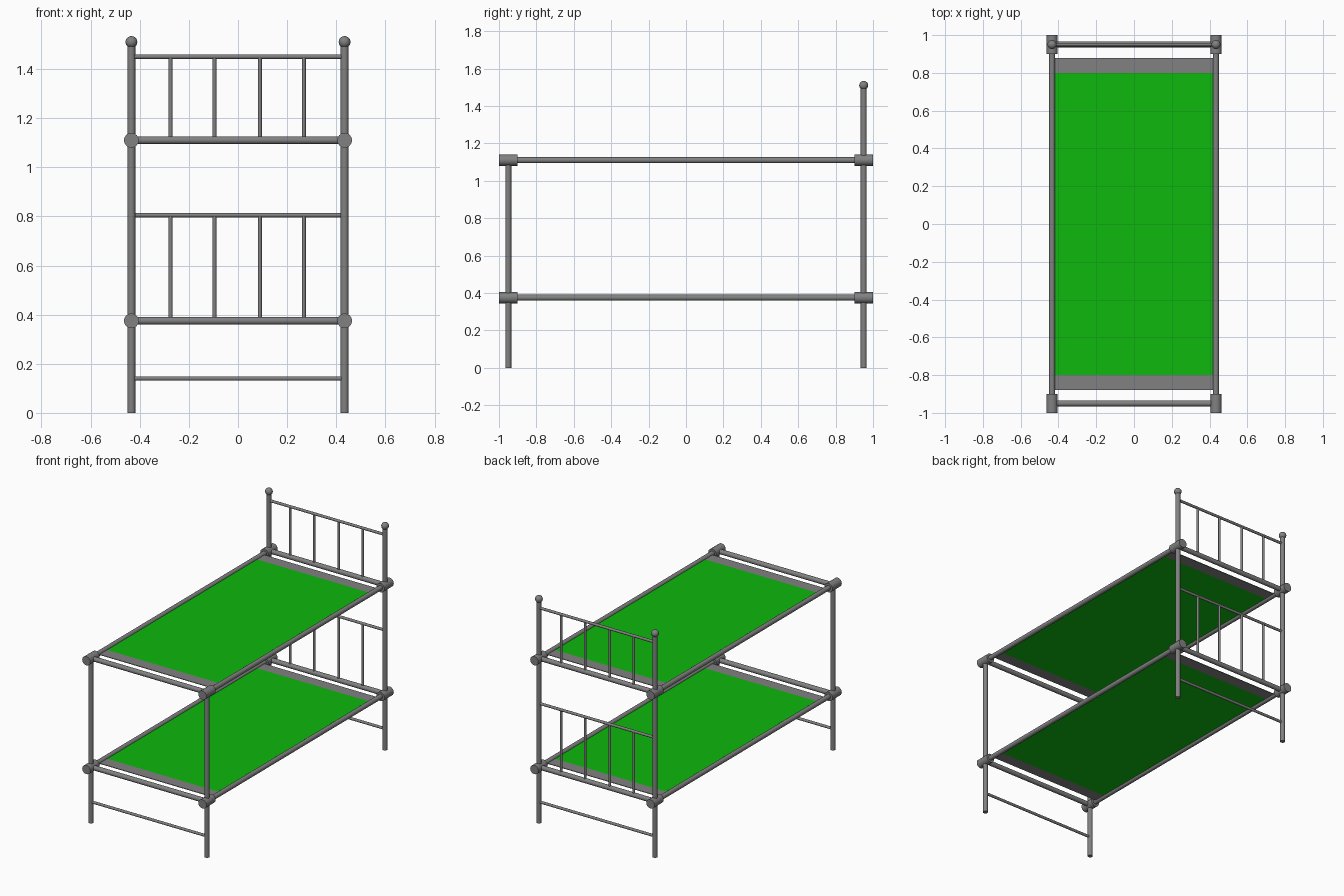
import bpy
import math
from mathutils import Vector

cube = bpy.data.objects.get("Cube")
if cube:
    bpy.data.objects.remove(cube, do_unlink=True)


def make_material(name, rgb):
    mat = bpy.data.materials.new(name)
    mat.use_nodes = True
    color = (*rgb, 1)
    mat.diffuse_color = color
    mat.node_tree.nodes["Principled BSDF"].inputs["Base Color"].default_value = color
    return mat


steel = make_material("grey steel", (0.22, 0.22, 0.22))
canvas = make_material("green canvas", (0.004, 0.48, 0.004))

POST_X, POST_Y = 0.434, 0.95
BUNKS = {"lower": 0.375, "upper": 1.11}
TUBE = 0.016
THIN = 0.009


def finish(name, mat):
    obj = bpy.context.object
    obj.name = name
    obj.data.materials.append(mat)
    return obj


def tube(name, start, end, radius):
    """Round bar between two points."""
    start, end = Vector(start), Vector(end)
    axis = end - start
    bpy.ops.mesh.primitive_cylinder_add(
        vertices=24, radius=radius, depth=axis.length,
        location=(start + end) / 2,
        rotation=axis.to_track_quat("Z", "Y").to_euler())
    bpy.ops.object.shade_smooth_by_angle(angle=math.radians(40))
    return finish(name, steel)


def cross_bar(name, y, z, radius):
    return tube(name, (-POST_X, y, z), (POST_X, y, z), radius)


def sheet(name, y0, y1, z, mat):
    """Thin panel spanning the side rails."""
    bpy.ops.mesh.primitive_cube_add(size=1, location=(0, (y0 + y1) / 2, z))
    obj = finish(name, mat)
    obj.scale = (2 * POST_X - 0.02, y1 - y0, 0.004)
    return obj


# Posts with ball finials at the head end
for side, x in (("left", POST_X), ("right", -POST_X)):
    tube(f"front_post_{side}", (x, -POST_Y, 0), (x, -POST_Y, BUNKS["upper"]), TUBE)
    tube(f"back_post_{side}", (x, POST_Y, 0), (x, POST_Y, 1.51), TUBE)
    bpy.ops.mesh.primitive_uv_sphere_add(
        segments=24, ring_count=12, radius=0.024, location=(x, POST_Y, 1.51))
    bpy.ops.object.shade_smooth()
    finish(f"finial_{side}", steel)

# Bunk frames: side rails, end rails, corner joints and lying surface
for bunk, z in BUNKS.items():
    for side, x in (("left", POST_X), ("right", -POST_X)):
        tube(f"{bunk}_side_rail_{side}", (x, -POST_Y, z), (x, POST_Y, z), TUBE)
        for end, y in (("front", -POST_Y), ("back", POST_Y)):
            tube(f"{bunk}_joint_{end}_{side}", (x, y - 0.05, z), (x, y + 0.05, z), 0.03)
    for end, s in (("front", -1), ("back", 1)):
        cross_bar(f"{bunk}_end_rail_{end}", s * POST_Y, z, TUBE)
        y0, y1 = sorted((s * 0.8, s * 0.88))
        sheet(f"{bunk}_end_strip_{end}", y0, y1, z, steel)
    sheet(f"{bunk}_canvas", -0.8, 0.8, z, canvas)

# Low stretchers between the legs
for end, y in (("front", -POST_Y), ("back", POST_Y)):
    cross_bar(f"stretcher_{end}", y, 0.14, THIN)

# Headboards with four upright bars each
for bunk, top in (("lower", 0.805), ("upper", 1.45)):
    cross_bar(f"{bunk}_headboard_rail", POST_Y, top, THIN)
    for i, x in enumerate((-0.275, -0.096, 0.089, 0.268)):
        tube(f"{bunk}_headboard_bar_{i + 1}",
             (x, POST_Y, BUNKS[bunk]), (x, POST_Y, top), 0.008)
